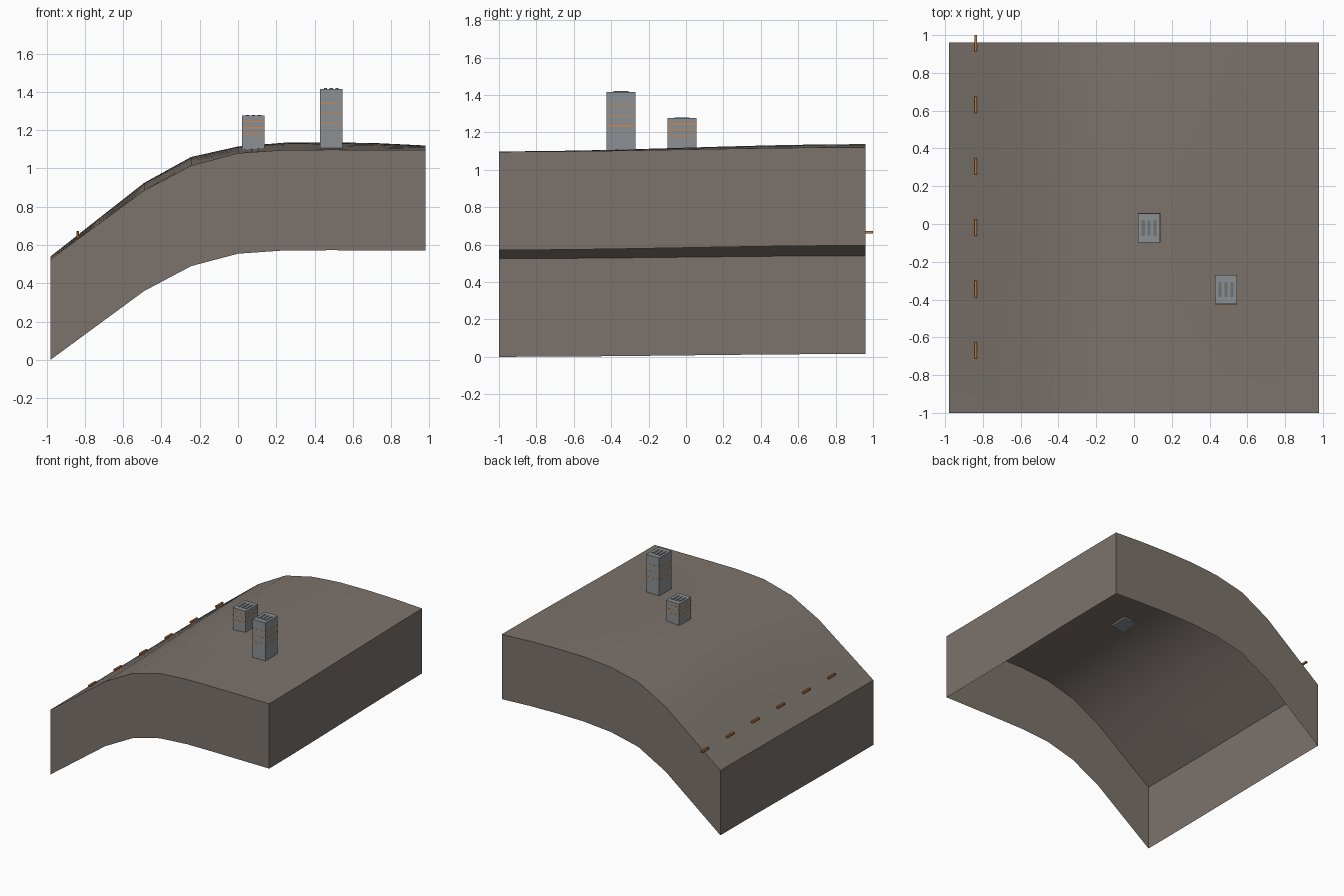
import bpy, bmesh, math
from mathutils import Vector, Matrix

cube = bpy.data.objects.get("Cube")
if cube:
    bpy.data.objects.remove(cube, do_unlink=True)


def material(name, rgb):
    m = bpy.data.materials.new(name)
    m.use_nodes = True
    m.diffuse_color = (*rgb, 1)
    bsdf = m.node_tree.nodes["Principled BSDF"]
    bsdf.inputs["Base Color"].default_value = (*rgb, 1)
    bsdf.inputs["Roughness"].default_value = 0.9
    return m


EARTH = material("brown grey earth", (0.20, 0.17, 0.15))
CONCRETE = material("pale grey concrete", (0.26, 0.28, 0.29))
VENT = material("dark grey vent", (0.16, 0.165, 0.17))
ORANGE = material("orange stripe", (0.62, 0.24, 0.06))
RUST = material("rust orange marker", (0.47, 0.18, 0.05))

X0, X1, Y0, Y1 = -0.98, 0.98, -1.0, 0.96
CELLS = 8
DEPTH = 0.525
FRONT = [0.525, 0.705, 0.885, 1.015, 1.08, 1.097, 1.098, 1.097, 1.096]
BACK = [0.54, 0.733, 0.925, 1.06, 1.115, 1.135, 1.137, 1.132, 1.12]


def ground_height(x, y):
    """Slope profile blended from the front edge to the back edge."""
    u = (x - X0) / (X1 - X0) * CELLS
    i = max(0, min(CELLS - 1, int(u)))
    t = (y - Y0) / (Y1 - Y0)
    t = t * t * (3 - 2 * t)
    row = [f + (b - f) * t for f, b in zip(FRONT, BACK)]
    return row[i] + (row[i + 1] - row[i]) * (u - i)


def finish(bm, name, *mats):
    mesh = bpy.data.meshes.new(name)
    bm.to_mesh(mesh)
    bm.free()
    obj = bpy.data.objects.new(name, mesh)
    bpy.context.collection.objects.link(obj)
    for m in mats:
        mesh.materials.append(m)
    return obj


def box(name, low, high, mat):
    low, high = Vector(low), Vector(high)
    bm = bmesh.new()
    place = Matrix.Translation((low + high) / 2) @ Matrix.Diagonal((*(high - low), 1))
    bmesh.ops.create_cube(bm, size=1, matrix=place)
    return finish(bm, name, mat)


# Hillside: curved sheet with hanging side walls, open underneath
bm = bmesh.new()
bmesh.ops.create_grid(bm, x_segments=CELLS, y_segments=CELLS, size=0.98,
                      matrix=Matrix.Translation((0, (Y0 + Y1) / 2, 0)))
for v in bm.verts:
    v.co.z = ground_height(v.co.x, v.co.y)
rim = [e for e in bm.edges if e.is_boundary]
walls = bmesh.ops.extrude_edge_only(bm, edges=rim)["geom"]
for v in walls:
    if isinstance(v, bmesh.types.BMVert):
        v.co.z -= DEPTH
bmesh.ops.recalc_face_normals(bm, faces=bm.faces[:])
hill = finish(bm, "hillside", EARTH)
bpy.ops.object.select_all(action="DESELECT")
hill.select_set(True)
bpy.context.view_layer.objects.active = hill
bpy.ops.object.shade_smooth_by_angle(angle=math.radians(30))


# Towers: block, stripe bands and three roof vents
def tower(name, x, y, bottom, top, bands):
    hx, hy, lip = 0.058, 0.077, 0.001
    box(name + "_block", (x - hx, y - hy, bottom), (x + hx, y + hy, top), CONCRETE)
    for n, z in enumerate(bands):
        box(f"{name}_band_{n + 1}", (x - hx - lip, y - hy - lip, z - 0.003),
            (x + hx + lip, y + hy + lip, z + 0.003), ORANGE)
    for n in (-1, 0, 1):
        vx = x + n * 0.031
        box(f"{name}_vent_{n + 2}", (vx - 0.008, y - 0.04, top - 0.002),
            (vx + 0.008, y + 0.04, top + 0.004), VENT)


tower("short_tower", 0.08, -0.021, 1.095, 1.276, (1.18, 1.213, 1.246))
tower("tall_tower", 0.487, -0.347, 1.1, 1.416, (1.235, 1.287, 1.34))

# Row of markers along the lower slope
for n in range(6):
    x, y = -0.837, 0.956 - n * 0.325
    z = ground_height(x, y) + 0.013
    box(f"slope_marker_{n + 1}", (x - 0.007, y - 0.044, z - 0.007),
        (x + 0.007, y + 0.044, z + 0.007), RUST)
